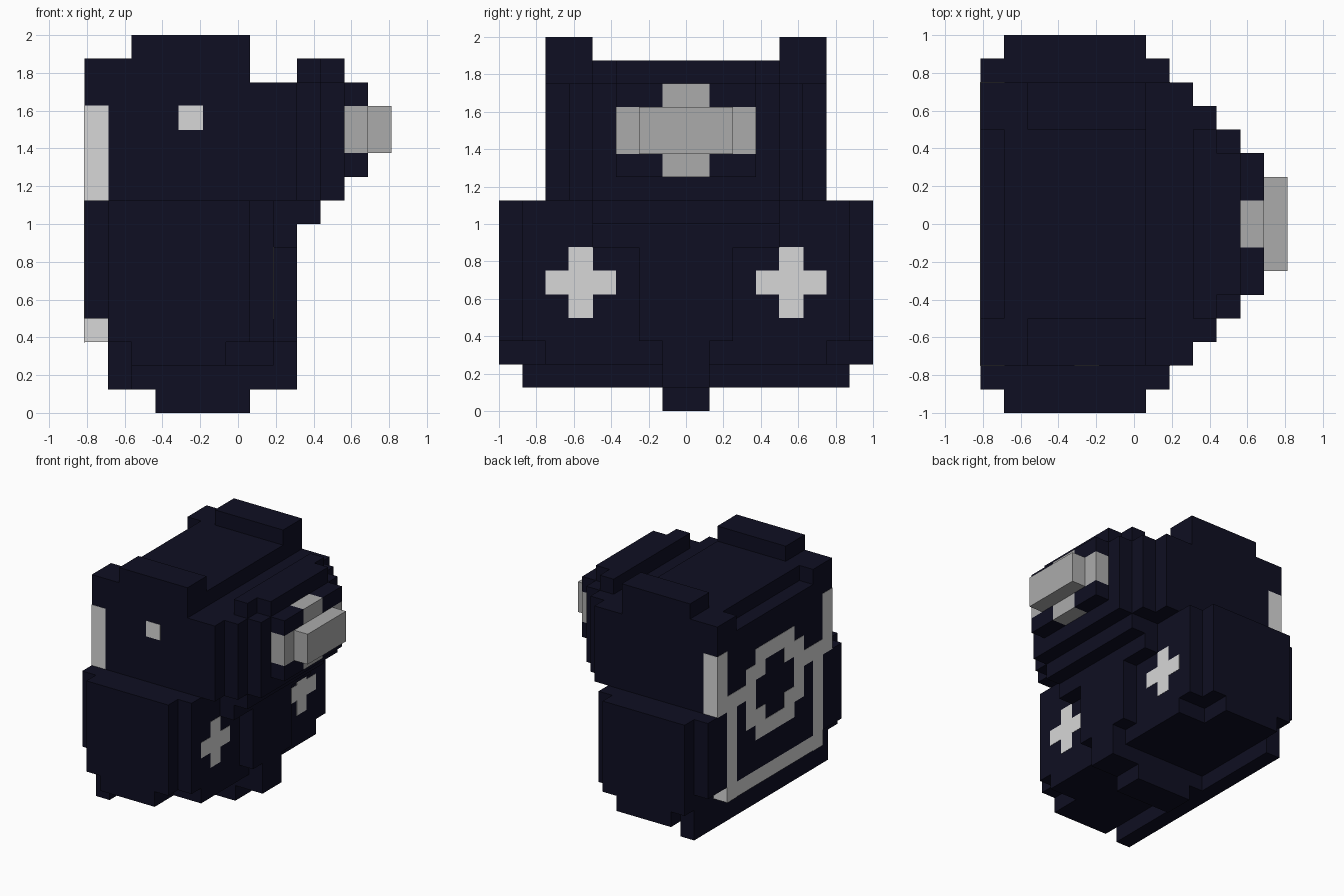
import bpy, bmesh
from mathutils import Vector

if "Cube" in bpy.data.objects:
    bpy.data.objects.remove(bpy.data.objects["Cube"], do_unlink=True)

U = 0.125     # block size; the grid is 13 x 16 x 16 blocks
PLATE = 0.002  # how far painted plates stand proud


def material(name, rgb):
    m = bpy.data.materials.new(name)
    m.use_nodes = True
    m.diffuse_color = (*rgb, 1)
    m.roughness = 1.0
    m.specular_intensity = 0.0
    bsdf = m.node_tree.nodes["Principled BSDF"]
    bsdf.inputs["Base Color"].default_value = (*rgb, 1)
    bsdf.inputs["Roughness"].default_value = 1.0
    bsdf.inputs["Specular IOR Level"].default_value = 0.0
    return m


NAVY = material("dark_navy", (0.0045, 0.0045, 0.016))
LIGHT = material("light_grey", (0.68, 0.68, 0.68))
GREY = material("mid_grey", (0.41, 0.41, 0.41))


def part(name, mat, boxes, mirror=False, grow=0.0):
    """Boxes are (x0, x1, y0, y1, z0, z1) in grid blocks; mirror copies across y."""
    bm = bmesh.new()
    if mirror:
        boxes = boxes + [(a, b, 16 - d, 16 - c, e, f) for a, b, c, d, e, f in boxes]
    for a, b, c, d, e, f in boxes:
        lo = Vector((a * U - 0.8125, c * U - 1, e * U)) - Vector((grow,) * 3)
        hi = Vector((b * U - 0.8125, d * U - 1, f * U)) + Vector((grow,) * 3)
        for v in bmesh.ops.create_cube(bm, size=1)["verts"]:
            v.co = Vector([lo[n] + (v.co[n] + 0.5) * (hi[n] - lo[n]) for n in range(3)])
    mesh = bpy.data.meshes.new(name)
    bm.to_mesh(mesh)
    bm.free()
    mesh.materials.append(mat)
    obj = bpy.data.objects.new(name, mesh)
    bpy.context.collection.objects.link(obj)
    return obj


# Lower body: core, thick back panel and stepped flanks
part("body", NAVY, [(1, 8, 2, 14, 2, 9), (0, 1, 1, 15, 4, 9)])
part("flanks", NAVY, [(1, 8, 1, 2, 3, 9), (1, 6, 1, 2, 2, 3),
                      (1, 7, 0, 1, 3, 9), (2, 6, 0, 1, 2, 3)], mirror=True)
part("belly", NAVY, [(8, 9, 6, 10, 3, 7), (8, 9, 7, 9, 2, 3)])

# Underside: rear ridge, centre keel and stub
part("rear_ridge", NAVY, [(1, 2, 1, 15, 1, 2)])
part("keel", NAVY, [(2, 9, 7, 9, 1, 2)])
part("centre_stub", NAVY, [(3, 7, 7, 9, 0, 1)])

# Head, crown and ears
part("head", NAVY, [(0, 9, 2, 14, 9, 14)])
part("crown", NAVY, [(1, 7, 2, 14, 14, 15)])
part("crown_corners", NAVY, [(0, 1, 2, 4, 14, 15)], mirror=True)
part("ears", NAVY, [(2, 7, 2, 4, 15, 16)], mirror=True)

# Stepped muzzle, chin and brow ridge
part("muzzle", NAVY, [(9, 10, 3, 13, 9, 14), (10, 11, 4, 12, 9, 14)])
part("chin", NAVY, [(8, 10, 4, 12, 8, 9), (8, 9, 4, 12, 7, 8)])
part("muzzle_corners", NAVY, [(11, 12, 5, 7, 10, 11), (11, 12, 5, 7, 13, 14)], mirror=True)
part("brow", NAVY, [(9, 10, 4, 12, 14, 15), (10, 11, 5, 11, 14, 15)])

# Nose
part("nose", GREY, [(11, 12, 5, 11, 11, 13), (11, 12, 7, 9, 10, 11),
                    (11, 12, 7, 9, 13, 14), (12, 13, 6, 10, 11, 13)])

# Eye on one side of the head
part("eye", LIGHT, [(4, 5, 2, 2, 12, 13)], grow=PLATE)

# Cross marks on the chest, either side of the belly
part("cross_marks", LIGHT, [(8, 8, 2, 5, 5, 6), (8, 8, 3, 4, 4, 7)], mirror=True, grow=PLATE)

# Back pattern: corner strips, bottom bar, frame and ring
part("corner_strips", LIGHT, [(0, 1, 2, 3, 9, 13)], mirror=True, grow=PLATE)
part("back_bar", LIGHT, [(0, 1, 3, 13, 3, 4)])
part("back_frame", LIGHT, [(0, 0, 3, 4, 3, 10), (0, 0, 3, 5, 9, 10)], mirror=True, grow=PLATE)
part("back_ring", LIGHT, [(0, 0, 5, 6, 7, 11), (0, 0, 6, 8, 6, 7), (0, 0, 6, 8, 11, 12),
                          (0, 0, 6, 7, 7, 8), (0, 0, 6, 7, 10, 11)], mirror=True, grow=PLATE)
